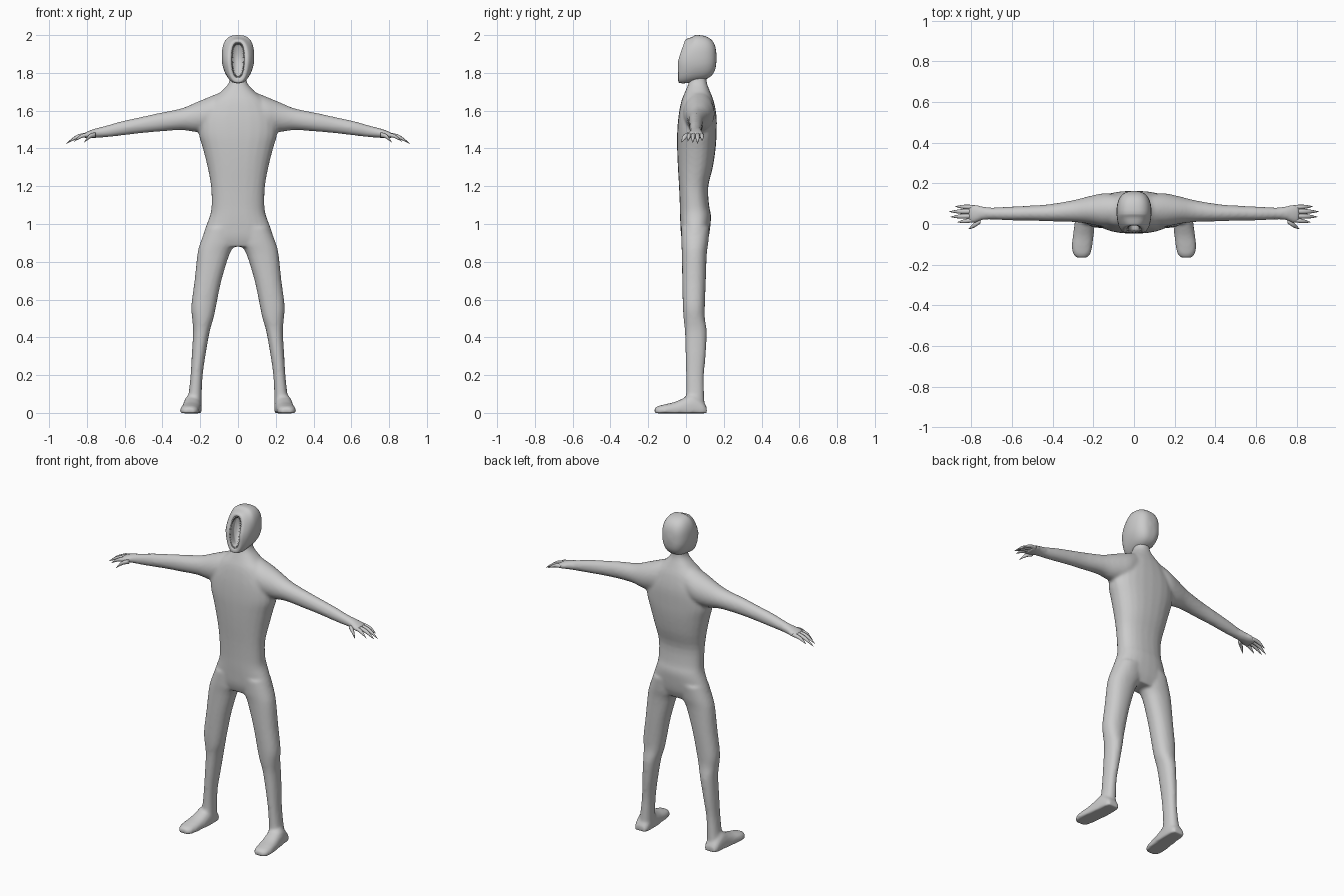
import bpy, bmesh, math
from mathutils import Vector

cube = bpy.data.objects.get("Cube")
if cube:
    bpy.data.objects.remove(cube, do_unlink=True)

skin = bpy.data.materials.new("grey skin")
skin.use_nodes = True
grey = (0.6, 0.6, 0.6, 1)
skin.diffuse_color = grey
skin.node_tree.nodes["Principled BSDF"].inputs["Base Color"].default_value = grey


def finish(name, bm):
    bmesh.ops.recalc_face_normals(bm, faces=bm.faces)
    mesh = bpy.data.meshes.new(name)
    bm.to_mesh(mesh)
    bm.free()
    mesh.materials.append(skin)
    mesh.shade_smooth()
    obj = bpy.data.objects.new(name, mesh)
    bpy.context.collection.objects.link(obj)
    return obj


def refine(rows, steps):
    """Catmull-Rom interpolation between the given cross-sections."""
    rows = [Vector(r) for r in rows]
    out = []
    for i in range(len(rows) - 1):
        a, b, c, d = rows[max(i - 1, 0)], rows[i], rows[i + 1], rows[min(i + 2, len(rows) - 1)]
        for s in range(steps):
            t = s / steps
            out.append(b + (c - a) * (t / 2) + (a * 2 - b * 5 + c * 4 - d) * (t * t / 2)
                       + (b * 3 - a - c * 3 + d) * (t ** 3 / 2))
    return out + [rows[-1]]


def loft(bm, rows, axis, side=1, sides=24, power=1.0, steps=3, shape=None):
    """Skin rounded sections: each row is position, then low/high limits on the other two axes."""
    rings = []
    others = [k for k in range(3) if k != axis]
    for pos, u0, u1, v0, v1 in refine(rows, steps):
        ring = []
        for k in range(sides):
            ang = math.tau * k / sides
            cu, sv = math.cos(ang), math.sin(ang)
            cu = math.copysign(abs(cu) ** power, cu)
            sv = math.copysign(abs(sv) ** power, sv)
            p = Vector((0, 0, 0))
            p[axis] = pos
            p[others[0]] = (u0 + u1) / 2 + (u1 - u0) / 2 * cu
            p[others[1]] = (v0 + v1) / 2 + (v1 - v0) / 2 * sv
            if shape:
                p = shape(p)
            p.x *= side
            ring.append(bm.verts.new(p))
        rings.append(ring)
    for r, s in zip(rings, rings[1:]):
        for k in range(sides):
            j = (k + 1) % sides
            bm.faces.new((r[k], r[j], s[j], s[k]))
    bm.faces.new(rings[0])
    bm.faces.new(rings[-1])


# Body: torso, arms, legs and feet fused into one skin
torso = [(z, -w, w, f, b) for z, w, f, b in (
    (1.8, .043, .02, .11), (1.75, .047, .015, .11), (1.7, .09, -.005, .128),
    (1.65, .15, -.025, .147), (1.57, .2, -.04, .162), (1.48, .208, -.047, .162),
    (1.4, .186, -.047, .157), (1.3, .161, -.043, .142), (1.2, .143, -.037, .118),
    (1.1, .14, -.033, .122), (1.05, .147, -.032, .132), (1, .165, -.03, .13),
    (.93, .185, -.025, .12), (.88, .15, -.01, .1))]
arm = [(.06, .0, .14, 1.52, 1.71), (.14, -.015, .152, 1.49, 1.678), (.22, 0, .137, 1.487, 1.645),
       (.3, .01, .117, 1.497, 1.612), (.42, .013, .097, 1.489, 1.587), (.52, .017, .09, 1.48, 1.565),
       (.62, .018, .085, 1.468, 1.543), (.7, .022, .081, 1.459, 1.52), (.75, .018, .088, 1.456, 1.507),
       (.785, .003, .097, 1.453, 1.495), (.815, .008, .095, 1.453, 1.483)]
leg = [(.98, .01, .168, -.025, .125), (.9, .012, .2, -.025, .118), (.84, .045, .215, -.022, .11),
       (.7, .088, .23, -.02, .105), (.57, .115, .247, -.017, .1), (.5, .13, .243, -.013, .1),
       (.43, .15, .238, -.006, .11), (.3, .173, .245, -.002, .104), (.2, .187, .251, 0, .095),
       (.1, .192, .262, 0, .096), (.03, .192, .275, -.01, .1)]
foot = [(y, c - w, c + w, -h / 2, h) for y, c, w, h in (
    (.11, .238, .032, .03), (.09, .238, .043, .06), (.04, .24, .048, .1), (-.01, .244, .05, .08),
    (-.06, .25, .051, .058), (-.11, .256, .051, .046), (-.15, .257, .042, .036),
    (-.167, .257, .024, .025))]


def on_ground(p):
    return Vector((p.x, p.y, max(p.z, -.002)))


bm = bmesh.new()
loft(bm, torso, 2, power=.85)
for side in (1, -1):
    loft(bm, arm, 0, side)
    loft(bm, leg, 2, side, power=.9)
    loft(bm, foot, 1, side, power=.85, shape=on_ground)
body = finish("body", bm)
remesh = body.modifiers.new("fuse", "REMESH")
remesh.mode = "VOXEL"
remesh.voxel_size = .009
remesh.use_smooth_shade = True
smooth = body.modifiers.new("soften", "SMOOTH")
smooth.factor = .5
smooth.iterations = 6

# Clawed fingers: root y, root x, tip x, tip y, tip z, thickness
fingers = ((.083, .79, .88, .086, 1.44, .011), (.062, .79, .91, .061, 1.425, .012),
           (.04, .79, .903, .035, 1.43, .012), (.02, .79, .868, .009, 1.437, .011),
           (.016, .755, .815, -.025, 1.432, .013))
for side, label in ((1, "left"), (-1, "right")):
    bm = bmesh.new()
    for y, x, tip_x, tip_y, tip_z, r in fingers:
        rows = []
        for t, drop, scale in ((0, 0, 1), (.35, .1, 1), (.65, .4, .8), (1, 1, .08)):
            cy, cz = y + (tip_y - y) * t, 1.472 + (tip_z - 1.472) * drop
            rows.append((x + (tip_x - x) * t, cy - r * scale, cy + r * scale,
                         cz - r * scale, cz + r * scale))
        loft(bm, rows, 0, side, sides=10)
    finish(label + "_fingers", bm)


# Head with a tall open mouth, its upper face leaning back
def lean(p):
    if p.y < .05:
        p.y += max(0, p.z - 1.87) * .35 * min(1, (.05 - p.y) / .06)
    # narrow the jaw
    p.x *= 1 - max(0, 1.86 - p.z) * 1.5
    return p


head = [(y, -w, w, lo, hi) for y, w, lo, hi in (
    (.01, .03, 1.785, 1.95), (-.025, .033, 1.78, 1.957), (-.038, .037, 1.772, 1.963),
    (-.041, .048, 1.755, 1.973), (-.034, .06, 1.747, 1.98), (-.005, .077, 1.745, 1.99),
    (.05, .086, 1.755, 2), (.1, .082, 1.765, 1.995), (.135, .067, 1.785, 1.975),
    (.155, .043, 1.82, 1.94), (.162, .01, 1.87, 1.89))]
bm = bmesh.new()
loft(bm, head, 1, sides=40, power=.75, shape=lean)
finish("head", bm)

# Teeth around the mouth rim, pointing inward
bm = bmesh.new()
count = 34
for k in range(count):
    ang = math.tau * (k + .5) / count
    c, s = math.cos(ang), math.sin(ang)
    x = .037 * math.copysign(abs(c) ** .75, c)
    z = 1.868 + .094 * math.copysign(abs(s) ** .75, s)
    root = Vector((x, -.032, z))
    inward = Vector((-c, -.15, -s)).normalized()
    turn = inward.to_track_quat("Z", "Y").to_matrix().to_4x4()
    turn.translation = root + inward * .006
    bmesh.ops.create_cone(bm, cap_ends=True, segments=6, radius1=.0055, radius2=0,
                          depth=.018, matrix=turn)
for v in bm.verts:
    v.co = lean(v.co.copy())
finish("teeth", bm)
